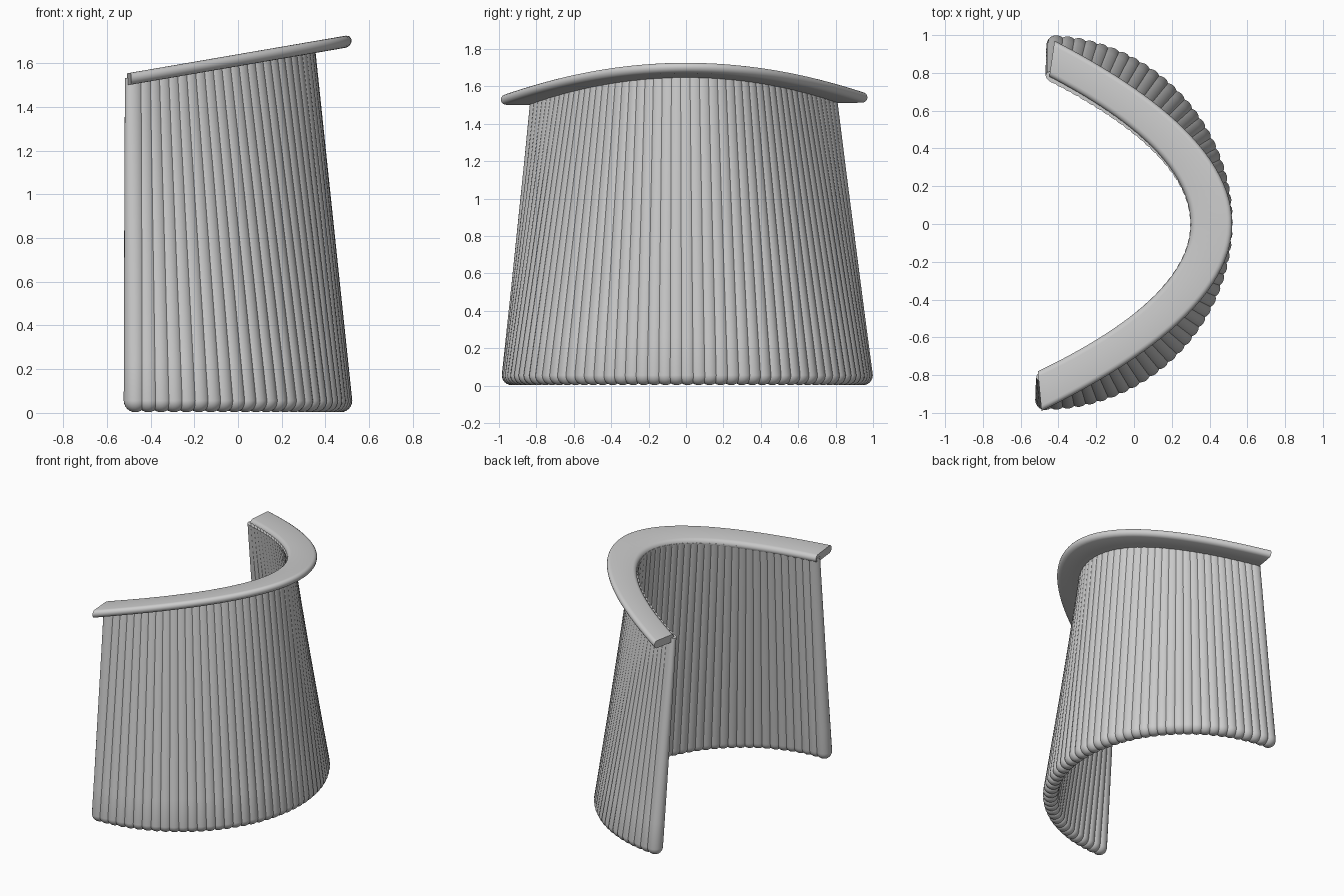
import bpy, bmesh, math
from mathutils import Vector

if "Cube" in bpy.data.objects:
    bpy.data.objects.remove(bpy.data.objects["Cube"])

SLATS = 50
RAIL_T = 0.0275          # half thickness of the rail


def rail_z(x):
    # tilted plane through the middle of the rail
    return 1.614 + 0.172 * x


def parabola(nose, k_low, k_high, y0, y1, n):
    # n points evenly spaced by length along x = nose - k*y^2
    f = lambda y: Vector((nose - (k_low if y < 0 else k_high) * y * y, y, 0))
    fine = [f(y0 + (y1 - y0) * i / 2000) for i in range(2001)]
    length = [0]
    for a, b in zip(fine, fine[1:]):
        length.append(length[-1] + (b - a).length)
    out, j = [], 0
    for i in range(n):
        target = length[-1] * i / (n - 1)
        while j < 2000 and length[j] < target - 1e-9:
            j += 1
        out.append(fine[j])
    return out


def loft(bm, rings):
    # skin closed rings and cap both ends
    vr = [[bm.verts.new(p) for p in ring] for ring in rings]
    n = len(vr[0])
    for a, b in zip(vr, vr[1:]):
        for i in range(n):
            k = (i + 1) % n
            bm.faces.new((a[i], a[k], b[k], b[i]))
    bm.faces.new(vr[0][::-1])
    bm.faces.new(vr[-1])


def finish(bm, name, angle):
    bmesh.ops.recalc_face_normals(bm, faces=bm.faces[:])
    me = bpy.data.meshes.new(name)
    bm.to_mesh(me)
    bm.free()
    ob = bpy.data.objects.new(name, me)
    bpy.context.collection.objects.link(ob)
    bpy.ops.object.select_all(action='DESELECT')
    ob.select_set(True)
    bpy.context.view_layer.objects.active = ob
    bpy.ops.object.shade_smooth_by_angle(angle=math.radians(angle))
    return ob


# Curved wall of leaning round slats: circular foot, parabolic top
bm = bmesh.new()
R, r, SEG = 0.94, 0.053, 20
tops = parabola(0.325, 1.25, 1.25, -0.80, 0.775, SLATS)
for i, top in enumerate(tops):
    t = math.radians(-90 + 180 * i / SLATS)
    n0 = Vector((math.cos(t), math.sin(t), 0))
    foot = Vector((-0.47, 0.008, r + 0.003)) + n0 * R
    head = Vector((top.x, top.y, rail_z(top.x)))
    n1 = Vector((1, 2.5 * top.y, 0)).normalized()
    up = Vector((0, 0, 1))
    t0, t1 = up.cross(n0), up.cross(n1)

    def ring(c, n, tan, rn, rt):
        return [c + n * rn * math.cos(a) + tan * rt * math.sin(a)
                for a in (2 * math.pi * s / SEG for s in range(SEG))]

    rings = []
    for s in range(1, 6):            # rounded foot
        a = math.pi / 2 * s / 6
        q = r * math.sin(a)
        rings.append(ring(foot - up * r * math.cos(a), n0, t0, q, q))
    for s in range(9):               # shaft, flattening towards the rail
        f = s / 8
        rings.append(ring(foot.lerp(head, f), n0.lerp(n1, f).normalized(),
                          t0.lerp(t1, f).normalized(),
                          r + (0.028 - r) * f, r + (0.045 - r) * f))
    loft(bm, rings)
finish(bm, "slat_wall", 40)

# Sloping top rail with rounded edges
bm = bmesh.new()
N = 64
inner = parabola(0.30, 1.33, 1.23, -0.78, 0.78, N)
outer = parabola(0.52, 1.03, 1.0, -0.99, 0.97, N)
rings = []
for a, b in zip(inner, outer):
    d = (b - a).normalized()
    ring = []
    for c, start in ((b - d * RAIL_T, -90), (a + d * RAIL_T, 90)):
        for s in range(9):
            g = math.radians(start + 180 * s / 8)
            p = c + d * RAIL_T * math.cos(g)
            ring.append(Vector((p.x, p.y, rail_z(p.x) + RAIL_T * math.sin(g))))
    rings.append(ring)
loft(bm, rings)
finish(bm, "top_rail", 40)
